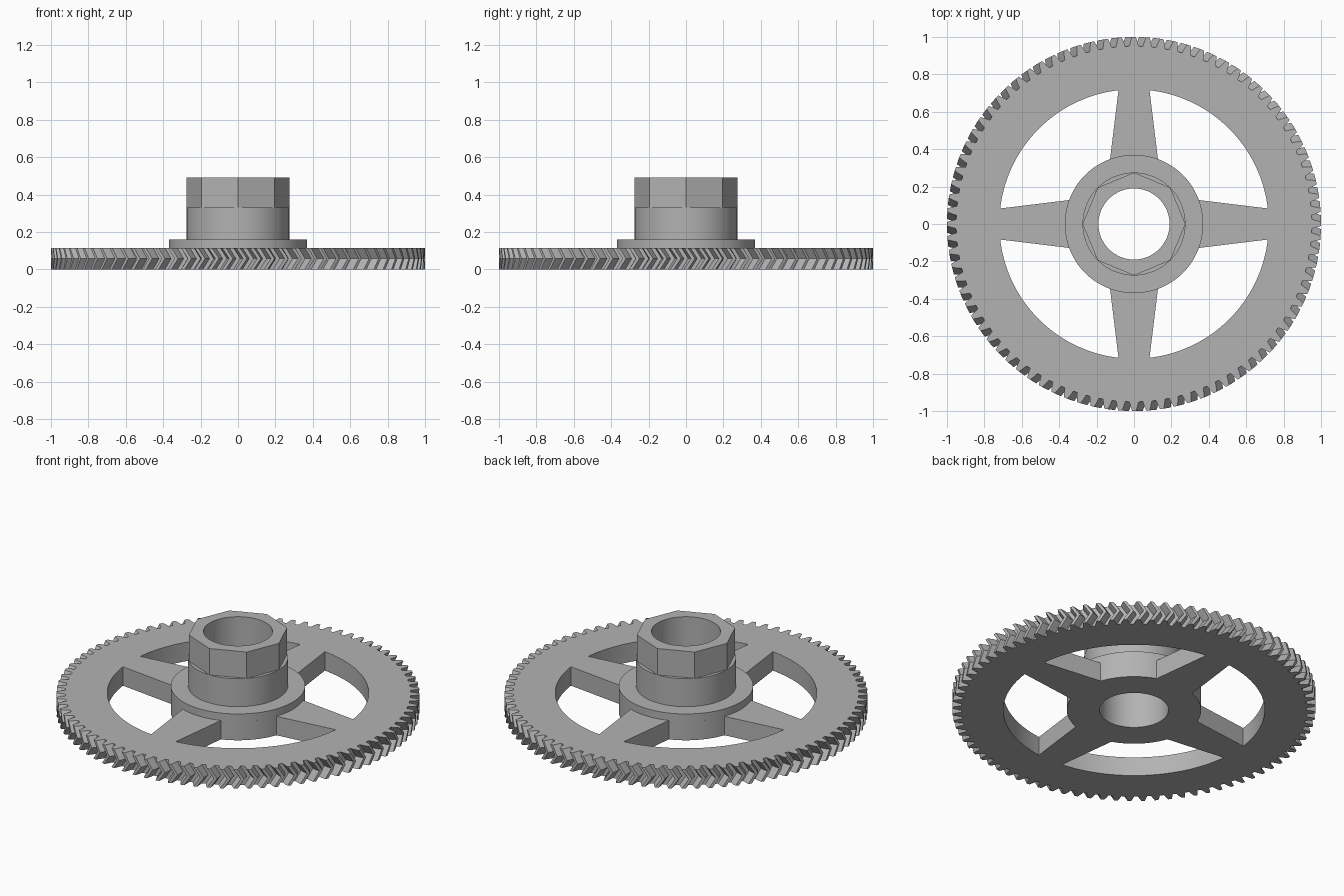
import bpy, bmesh
from math import sin, cos, pi, asin, atan2, hypot, radians

if "Cube" in bpy.data.objects:
    bpy.data.objects.remove(bpy.data.objects["Cube"], do_unlink=True)

TEETH = 84
TWIST = 0.038
BORE, HUB, SLEEVE, RIM = 0.19, 0.37, 0.275, 0.72

grey = bpy.data.materials.new("plain grey")
grey.use_nodes = True
colour = (0.45, 0.45, 0.45, 1)
grey.diffuse_color = colour
grey.node_tree.nodes["Principled BSDF"].inputs["Base Color"].default_value = colour


def polar(r, a):
    return (r * cos(a), r * sin(a))


def circle(r, n):
    return [polar(r, 2 * pi * i / n) for i in range(n)]


def arc(r, a, b, n):
    return [polar(r, a + (b - a) * i / n) for i in range(n + 1)]


def prism(name, loops, levels, bottom=False):
    """Wall up each closed loop through (height, twist) levels, then cap."""
    bm = bmesh.new()
    caps = [[], []]
    for index, loop in enumerate(loops):
        rings = []
        for z, twist in levels:
            # Only the outer loop is twisted
            t = twist if index == 0 else 0
            rings.append([bm.verts.new((x * cos(t) - y * sin(t),
                                        x * sin(t) + y * cos(t), z)) for x, y in loop])
        n = len(loop)
        for low, high in zip(rings, rings[1:]):
            for i in range(n):
                j = (i + 1) % n
                bm.faces.new((low[i], low[j], high[j], high[i]))
        for cap, ring in zip(caps, (rings[0], rings[-1])):
            cap += [bm.edges.get((ring[i], ring[(i + 1) % n])) for i in range(n)]
    for edges in caps if bottom else caps[1:]:
        bmesh.ops.triangle_fill(bm, edges=edges, use_beauty=True)
    bmesh.ops.recalc_face_normals(bm, faces=bm.faces)
    mesh = bpy.data.meshes.new(name)
    bm.to_mesh(mesh)
    bm.free()
    mesh.materials.append(grey)
    obj = bpy.data.objects.new(name, mesh)
    bpy.context.collection.objects.link(obj)
    bpy.ops.object.select_all(action="DESELECT")
    obj.select_set(True)
    bpy.context.view_layer.objects.active = obj
    bpy.ops.object.shade_smooth_by_angle(angle=radians(20))
    return obj


# Tooth outline: half widths in pitches, from root to tip
flank = [(0.951, 0.34), (0.975, 0.25), (1.0, 0.13)]
tooth = [(r, -w) for r, w in flank] + [(r, w) for r, w in reversed(flank)]
outline = [polar(r, 2 * pi * (k + w) / TEETH) for k in range(TEETH) for r, w in tooth]

# Four windows leave tapered spokes between hub and rim
outer_gap = asin(0.083 / RIM)
inner_gap = asin(0.128 / HUB)
windows = []
for k in range(4):
    a, b = k * pi / 2, (k + 1) * pi / 2
    windows.append(arc(RIM, a + outer_gap, b - outer_gap, 32)
                   + arc(HUB, b - inner_gap, a + inner_gap, 16))

bore = circle(BORE, 64)

# Herringbone wheel, then the stepped hub
prism("gear_wheel", [outline, bore] + windows,
      [(0, 0), (0.0575, TWIST), (0.115, 0)], bottom=True)
prism("hub_flange", [circle(HUB, 96), bore], [(0.115, 0), (0.16, 0)])
prism("hub_sleeve", [circle(SLEEVE, 80), bore], [(0.16, 0), (0.33, 0)])
prism("octagonal_collar", [circle(SLEEVE, 8), bore], [(0.33, 0), (0.49, 0)])
